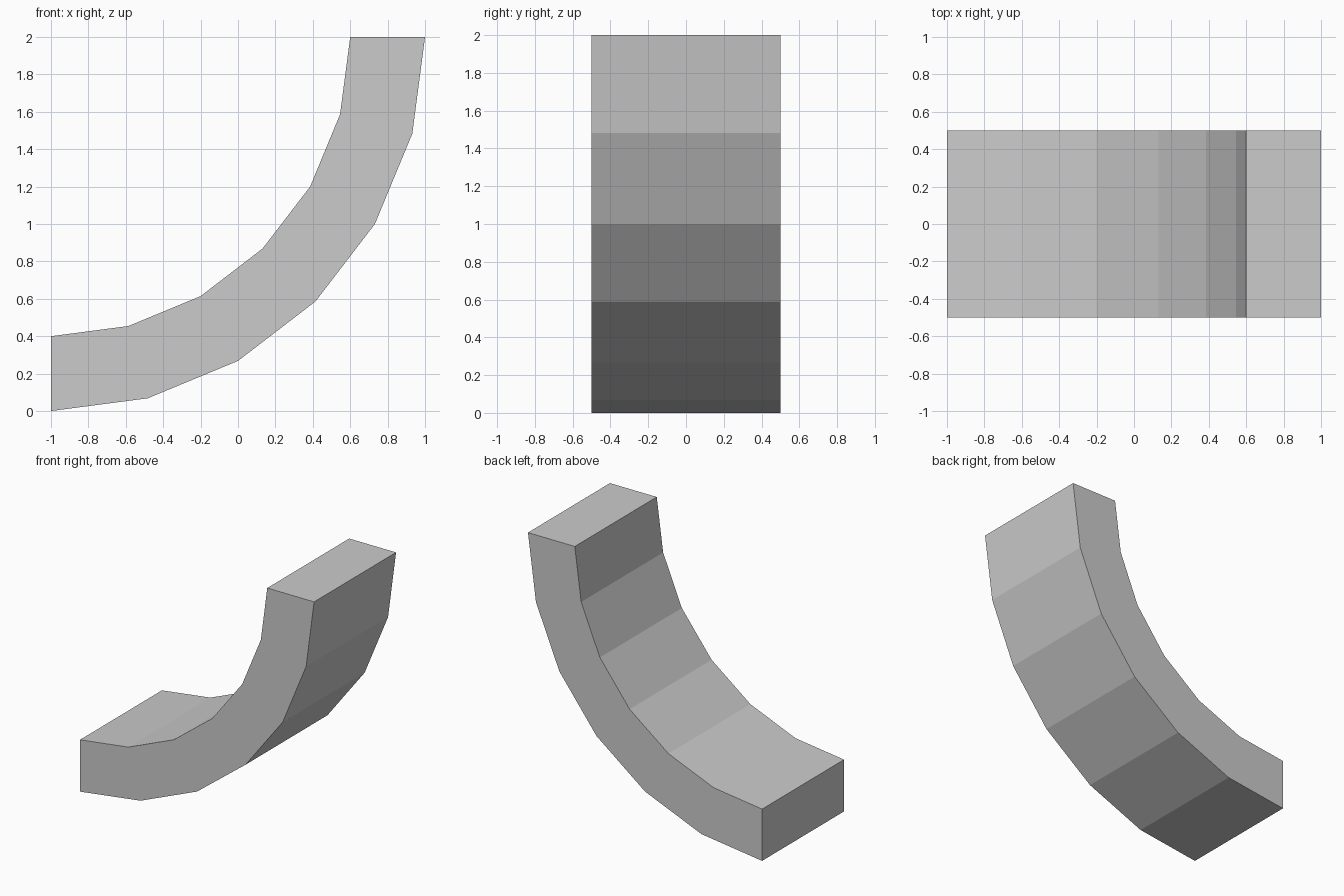
import bpy, bmesh
from math import sin, cos, radians

if "Cube" in bpy.data.objects:
    bpy.data.objects.remove(bpy.data.objects["Cube"])

CENTRE_X, CENTRE_Z = -1.0, 2.0
OUTER, INNER, DEPTH, SEGMENTS = 2.0, 1.6, 1.0, 6

bm = bmesh.new()

# Rectangular cross-sections swept through a quarter turn
rings = []
for i in range(SEGMENTS + 1):
    a = radians(90 * i / SEGMENTS)
    rings.append([
        bm.verts.new((CENTRE_X + r * sin(a), y, CENTRE_Z - r * cos(a)))
        for r, y in ((OUTER, -DEPTH / 2), (OUTER, DEPTH / 2),
                     (INNER, DEPTH / 2), (INNER, -DEPTH / 2))
    ])

# Outer, inner and side faces
for a, b in zip(rings, rings[1:]):
    for k in range(4):
        n = (k + 1) % 4
        bm.faces.new((a[k], a[n], b[n], b[k]))

# End caps
bm.faces.new(rings[0])
bm.faces.new(rings[-1])
bmesh.ops.recalc_face_normals(bm, faces=bm.faces)

mesh = bpy.data.meshes.new("quarter_curve_block")
bm.to_mesh(mesh)
bm.free()
block = bpy.data.objects.new("quarter_curve_block", mesh)
bpy.context.collection.objects.link(block)
